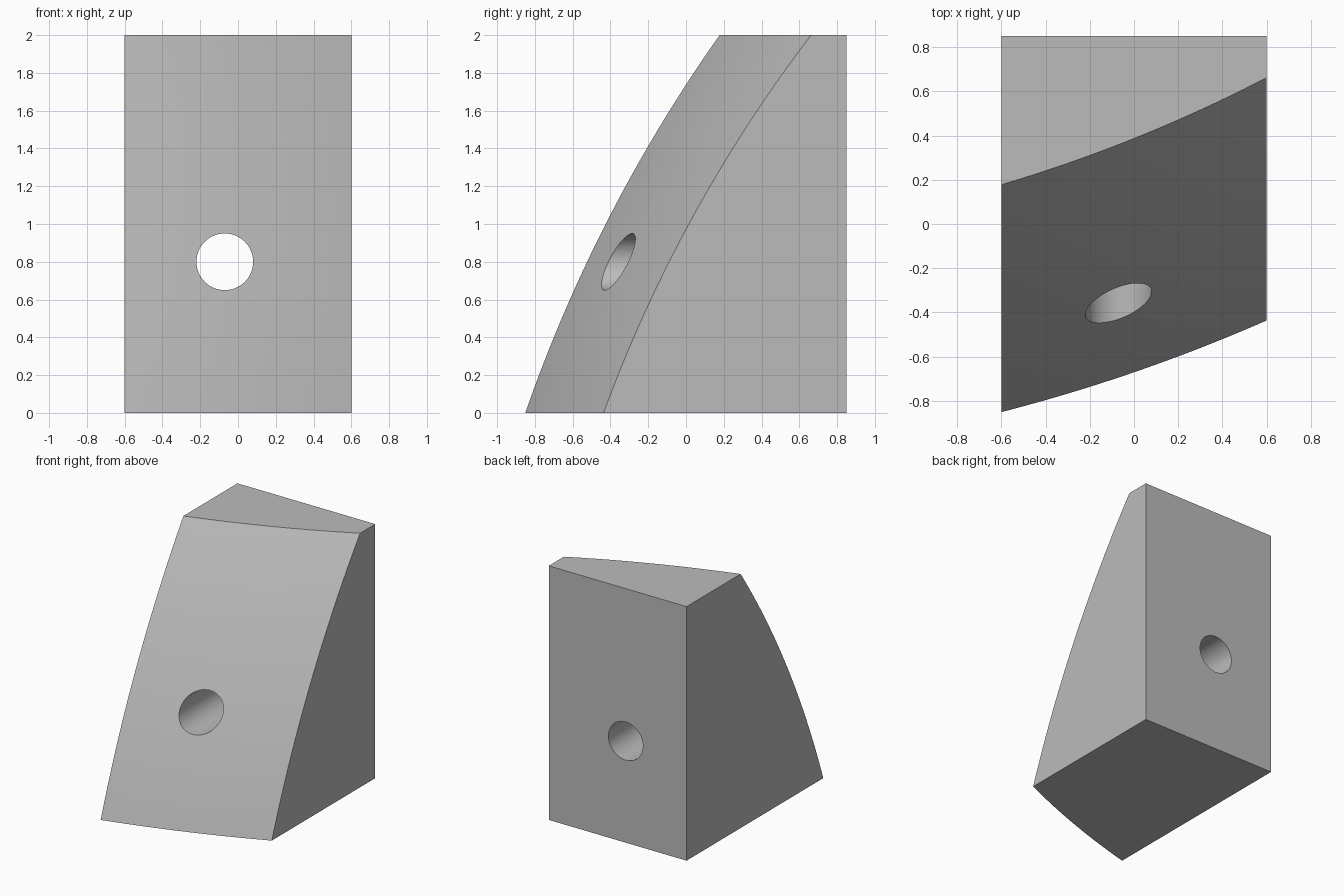
import bpy, bmesh
from math import radians, sqrt
from mathutils import Matrix, Vector

if "Cube" in bpy.data.objects:
    bpy.data.objects.remove(bpy.data.objects["Cube"])

WIDTH, HEIGHT, BACK = 1.2, 2.0, 0.85
CENTRE, RADIUS = Vector((-2.55, 6.74, -2.64)), 8.27


def front_y(x, z):
    """Spherical front surface."""
    return CENTRE.y - sqrt(RADIUS**2 - (x - CENTRE.x)**2 - (z - CENTRE.z)**2)


def make_object(name, bm):
    bmesh.ops.recalc_face_normals(bm, faces=bm.faces)
    mesh = bpy.data.meshes.new(name)
    bm.to_mesh(mesh)
    bm.free()
    obj = bpy.data.objects.new(name, mesh)
    bpy.context.collection.objects.link(obj)
    return obj


grey = bpy.data.materials.new("plain grey")
grey.use_nodes = True
colour = (0.5, 0.5, 0.5, 1)
grey.diffuse_color = colour
grey.node_tree.nodes["Principled BSDF"].inputs["Base Color"].default_value = colour

# Block: curved front sheet extruded to a flat back
bm = bmesh.new()
bmesh.ops.create_grid(bm, x_segments=24, y_segments=40, size=1)
for v in bm.verts:
    x, z = v.co.x * WIDTH / 2, (v.co.y + 1) * HEIGHT / 2
    v.co = (x, front_y(x, z), z)
extruded = bmesh.ops.extrude_face_region(bm, geom=bm.faces[:], use_keep_orig=True)["geom"]
for v in extruded:
    if isinstance(v, bmesh.types.BMVert):
        v.co.y = BACK
back_faces = [f for f in extruded if isinstance(f, bmesh.types.BMFace)]
bmesh.ops.dissolve_faces(bm, faces=back_faces, use_verts=False)
block = make_object("curved_block", bm)
block.data.materials.append(grey)

# Round hole, straight through from front to back
bm = bmesh.new()
bmesh.ops.create_cone(bm, cap_ends=True, segments=64, radius1=0.15, radius2=0.15, depth=4,
                      matrix=Matrix.Translation((-0.07, 0, 0.8)) @ Matrix.Rotation(radians(90), 4, "X"))
cutter = make_object("hole_cutter", bm)
cutter.data.materials.append(grey)
cutter.hide_render = True

hole = block.modifiers.new("hole", "BOOLEAN")
hole.operation, hole.solver, hole.object = "DIFFERENCE", "EXACT", cutter
bpy.ops.object.select_all(action="DESELECT")
block.select_set(True)
bpy.context.view_layer.objects.active = block
bpy.ops.object.modifier_apply(modifier="hole")
bpy.data.objects.remove(cutter)

bpy.ops.object.shade_smooth_by_angle(angle=radians(30))
